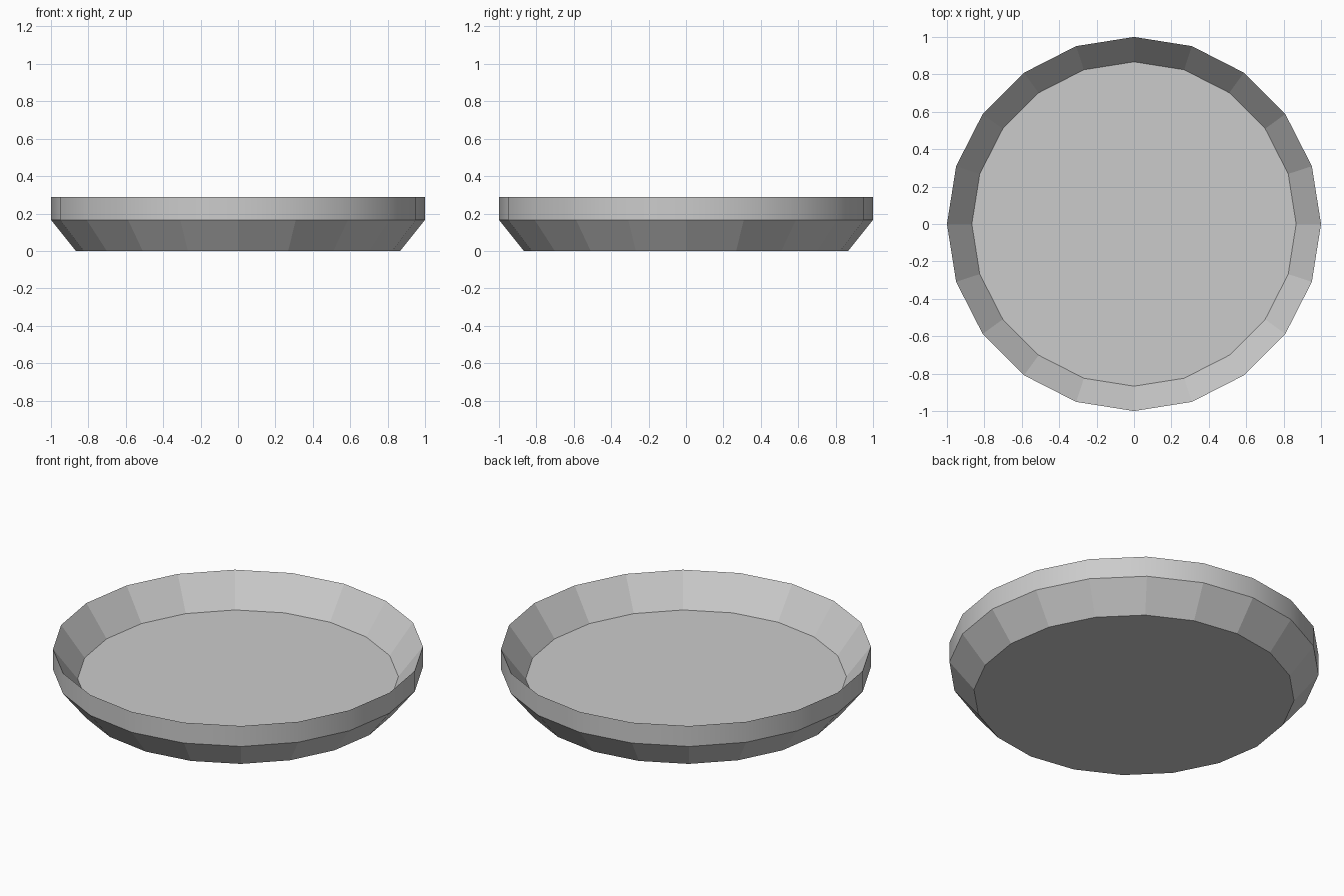
import bpy, bmesh
from math import cos, sin, tau

if "Cube" in bpy.data.objects:
    bpy.data.objects.remove(bpy.data.objects["Cube"])

SIDES = 20
# Profile (radius, height): base edge, crease, rim, inner floor edge
PROFILE = [(0.867, 0.0), (1.0, 0.166), (1.0, 0.288), (0.867, 0.11)]

bm = bmesh.new()
rings = [[bm.verts.new((r * cos(tau * i / SIDES), r * sin(tau * i / SIDES), z))
          for i in range(SIDES)] for r, z in PROFILE]

# Walls: sloped outside, upright band, sloped inside
for level, (low, high) in enumerate(zip(rings, rings[1:])):
    for i in range(SIDES):
        j = (i + 1) % SIDES
        face = bm.faces.new((low[i], low[j], high[j], high[i]))
        face.smooth = level == 1  # only the upright band is smooth

# Underside and recessed floor
bm.faces.new(rings[0][::-1])
bm.faces.new(rings[-1])

# Keep every edge hard except those inside the band
for edge in bm.edges:
    edge.smooth = all(f.smooth for f in edge.link_faces)

mesh = bpy.data.meshes.new("round_dish")
bm.to_mesh(mesh)
bm.free()
bpy.context.collection.objects.link(bpy.data.objects.new("round_dish", mesh))
